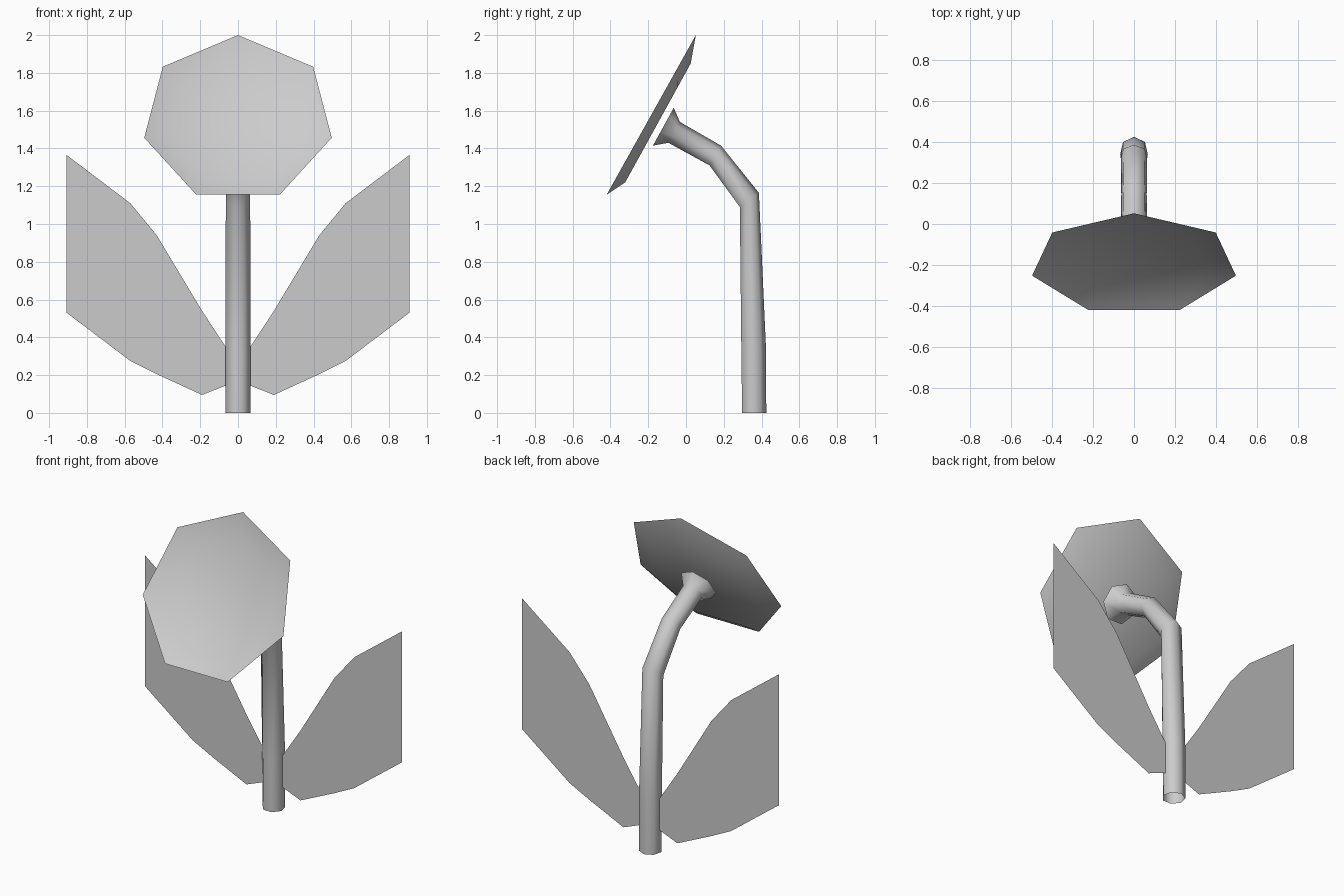
import bpy, bmesh, math
from mathutils import Vector

if "Cube" in bpy.data.objects:
    bpy.data.objects.remove(bpy.data.objects["Cube"])

SIDES = 7


def make_object(name, bm, smooth):
    mesh = bpy.data.meshes.new(name)
    bm.normal_update()
    for f in bm.faces:
        f.smooth = smooth
    bm.to_mesh(mesh)
    bm.free()
    ob = bpy.data.objects.new(name, mesh)
    bpy.context.collection.objects.link(ob)
    return ob


def loft(name, rings, cap_end=False):
    """Skin heptagons, each given by its outer corner and opposite flat side in y, z."""
    bm = bmesh.new()
    loops = []
    for oy, oz, iy, iz in rings:
        outer, inner = Vector((0, oy, oz)), Vector((0, iy, iz))
        c = outer.lerp(inner, 1 / (1 + math.cos(math.pi / SIDES)))
        v = outer - c
        side = Vector((v.length, 0, 0))
        angles = [2 * math.pi * k / SIDES for k in range(SIDES)]
        loops.append([bm.verts.new(c + v * math.cos(a) + side * math.sin(a)) for a in angles])
    for a, b in zip(loops, loops[1:]):
        for k in range(SIDES):
            n = (k + 1) % SIDES
            bm.faces.new((a[n], a[k], b[k], b[n]))
    if cap_end:
        bm.faces.new(loops[-1])
    bmesh.ops.recalc_face_normals(bm, faces=bm.faces)
    return make_object(name, bm, True)


# Bent stem, flaring into a cup behind the flower
loft("stem", [
    (0.425, 0.0, 0.297, 0.0),
    (0.424, 0.33, 0.293, 0.33),
    (0.386, 1.165, 0.285, 1.09),
    (0.185, 1.415, 0.125, 1.31),
    (-0.032, 1.54, -0.093, 1.43),
    (-0.065, 1.615, -0.175, 1.415),
])

# Shallow dished flower head, open to the front
loft("flower_head", [
    (0.052, 2.0, -0.42, 1.155),
    (0.025, 1.85, -0.322, 1.22),
], cap_end=True)

# Flat leaf pair: x, lower z, upper z
bm = bmesh.new()
stations = [(0, 0.17, 0.25), (0.19, 0.095, 0.54), (0.43, 0.205, 0.94),
            (0.57, 0.275, 1.11), (0.907, 0.53, 1.365)]
cols = [[bm.verts.new((x, 0.358, z)) for z in (lo, hi)] for x, lo, hi in stations]
for a, b in zip(cols, cols[1:]):
    bm.faces.new((a[0], b[0], b[1], a[1]))
leaves = make_object("leaves", bm, False)
leaves.modifiers.new("Mirror", 'MIRROR')
